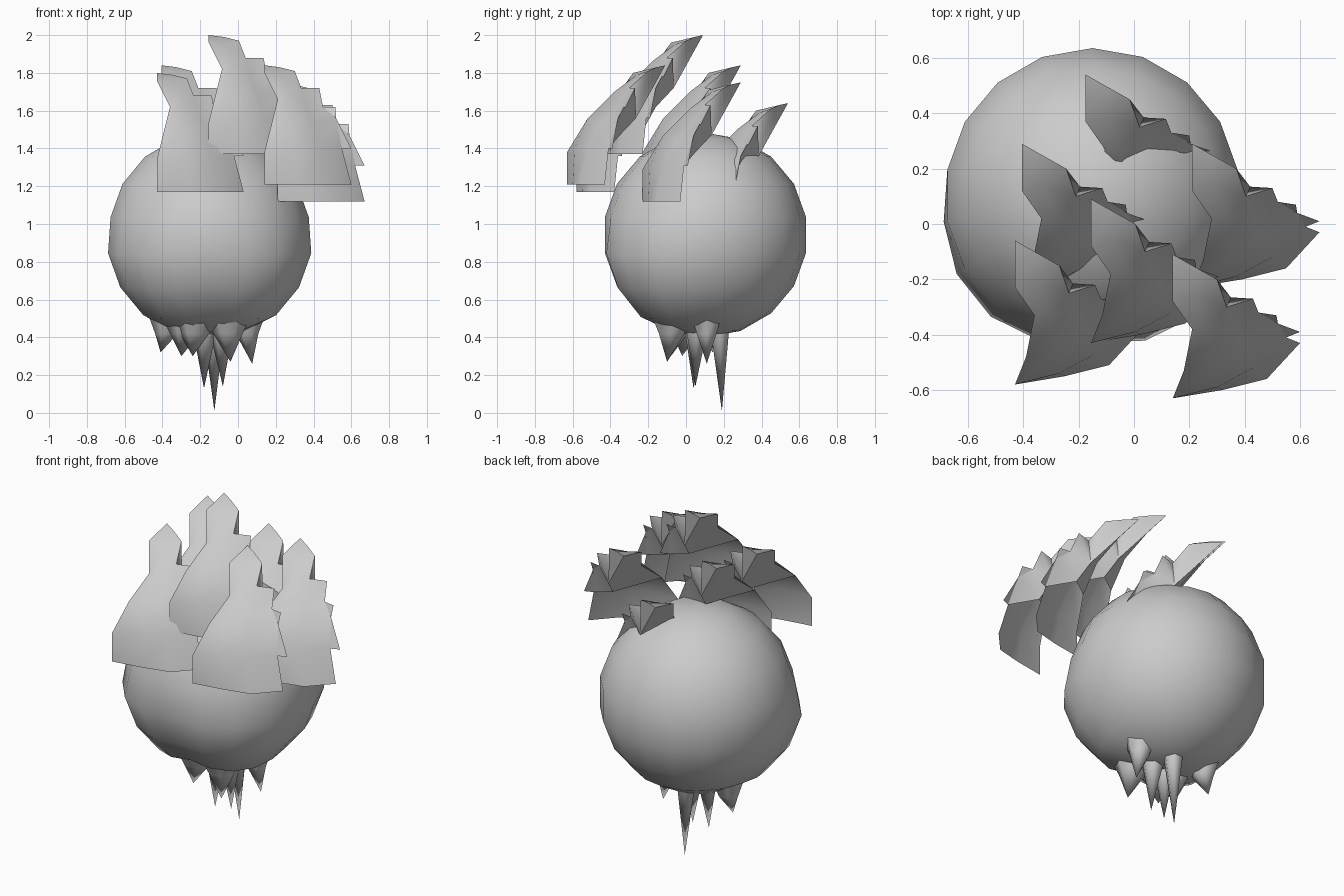
import bpy
from math import sin, cos, radians, pi
from mathutils import Vector

if "Cube" in bpy.data.objects:
    bpy.data.objects.remove(bpy.data.objects["Cube"], do_unlink=True)

grey = bpy.data.materials.new("plain grey")
grey.use_nodes = True
grey.diffuse_color = (0.6, 0.6, 0.6, 1)
grey.node_tree.nodes["Principled BSDF"].inputs["Base Color"].default_value = grey.diffuse_color


def make_mesh(name, verts, faces, sharp):
    mesh = bpy.data.meshes.new(name)
    mesh.from_pydata(verts, [], faces)
    mesh.materials.append(grey)
    mesh.shade_smooth()
    mesh.set_sharp_from_angle(angle=radians(sharp))
    mesh.update()
    return mesh


def place(name, mesh, location=(0, 0, 0)):
    obj = bpy.data.objects.new(name, mesh)
    obj.location = location
    bpy.context.collection.objects.link(obj)


# Round head: a low-poly ball with slightly fuller cheeks at the front
CENTRE = Vector((-0.15, 0.103, 0.942))
RADIUS = 0.541
SEGMENTS = 18
RINGS = 8


def head_point(ring, seg):
    lat = radians(-70 + 20 * ring)
    lon = radians(10 + 20 * seg)
    radius = RADIUS
    if ring in (1, 2, 3) and sin(lon) < 0:
        radius += 0.04 * abs(sin(2 * lon))
    return CENTRE + radius * Vector((cos(lat) * cos(lon), cos(lat) * sin(lon), sin(lat)))


verts = [head_point(r, s) for r in range(RINGS) for s in range(SEGMENTS)]
faces = []
for r in range(RINGS - 1):
    for s in range(SEGMENTS):
        a, b = r * SEGMENTS + s, r * SEGMENTS + (s + 1) % SEGMENTS
        faces.append((a, b, b + SEGMENTS, a + SEGMENTS))
bottom = len(verts)
verts += [CENTRE - Vector((0, 0, RADIUS)), CENTRE + Vector((0, 0, RADIUS))]
last = (RINGS - 1) * SEGMENTS
for s in range(SEGMENTS):
    n = (s + 1) % SEGMENTS
    faces += [(bottom, n, s), (bottom + 1, last + s, last + n)]
place("head", make_mesh("head", verts, faces, 40))


# Beard spikes: flared cones pulled out of the underside of the head
def beard_spike(number, tip, width):
    tip = Vector(tip)
    root = tip.lerp(CENTRE, 0.12)
    sides = 6
    pts = []
    for z, rad in ((0.53, width), (0.42, width * 0.6)):
        for k in range(sides):
            t = 2 * pi * k / sides
            pts.append((root.x + rad * cos(t), root.y + rad * sin(t), z))
    pts.append(tip)
    polys = []
    for k in range(sides):
        n = (k + 1) % sides
        polys.append((n, k, k + sides, n + sides))
        polys.append((n + sides, k + sides, 2 * sides))
    name = f"beard_spike_{number}"
    place(name, make_mesh(name, pts, polys, 80))


spikes = [
    ((-0.41, 0.14, 0.32), 0.1), ((-0.3, -0.02, 0.3), 0.13),
    ((-0.18, 0.04, 0.13), 0.1), ((-0.125, 0.19, 0.01), 0.09),
    ((-0.08, 0.05, 0.14), 0.1), ((0.075, 0.11, 0.26), 0.1),
    ((-0.04, -0.1, 0.27), 0.13), ((-0.24, -0.08, 0.3), 0.13),
]
for number, (tip, width) in enumerate(spikes):
    beard_spike(number, tip, width)

# Hair tuft: a curved front sheet with jagged sides, swept up to a point
rows = [
    [(0.14, -0.63, 1.21), (0.32, -0.6, 1.21), (0.48, -0.56, 1.21), (0.6, -0.43, 1.21)],
    [(0.14, -0.63, 1.38), (0.3, -0.59, 1.4), (0.43, -0.52, 1.4), (0.55, -0.41, 1.4)],
    [(0.18, -0.53, 1.54), (0.27, -0.52, 1.56), (0.4, -0.45, 1.53), (0.52, -0.36, 1.56)],
    [(0.21, -0.38, 1.66), (0.27, -0.38, 1.7), (0.365, -0.37, 1.61), (0.45, -0.32, 1.62)],
    [(0.14, -0.28, 1.8), (0.22, -0.26, 1.79), (0.335, -0.3, 1.72), (0.43, -0.27, 1.72)],
    [(0.14, -0.11, 1.84), (0.22, -0.155, 1.83), (0.3, -0.2, 1.81)],
]
verts = [p for row in rows for p in row]
faces = []
for r in range(len(rows) - 1):
    for c in range(len(rows[r + 1]) - 1):
        a = r * 4 + c
        faces.append((a, a + 1, a + 5, a + 4))
# Barbs that stick out of the right edge
for r, barb in ((1, (0.6, -0.39, 1.4)), (2, (0.515, -0.33, 1.62))):
    a = r * 4 + 3
    faces.append((a, len(verts), a + 4))
    verts.append(barb)
# Folded underside: a fan from the pointed top down to a hollow behind the sheet
hollow = len(verts)
verts += [(0.35, -0.265, 1.56), (0.38, -0.35, 1.47)]
rim = [12, 16, 20, 21, 22, 18, 19, 15]
faces += [(b, a, hollow) for a, b in zip(rim, rim[1:])]
lower_rim = [hollow, 15, 11, 7]
faces += [(b, a, hollow + 1) for a, b in zip(lower_rim, lower_rim[1:])]
faces += [(12, 8, hollow + 1), (hollow, 12, hollow + 1)]
tuft = make_mesh("hair_tuft", verts, faces, 60)

tufts = {
    "front_left": (0, 0, 0),
    "front_right": (-0.57, 0.05, -0.04),
    "crown": (-0.295, 0.2, 0.16),
    "side_left": (0.07, 0.4, -0.09),
    "side_right": (-0.545, 0.4, 0),
    "back": (-0.315, 0.65, -0.2),
}
for name, offset in tufts.items():
    place("hair_tuft_" + name, tuft, offset)
